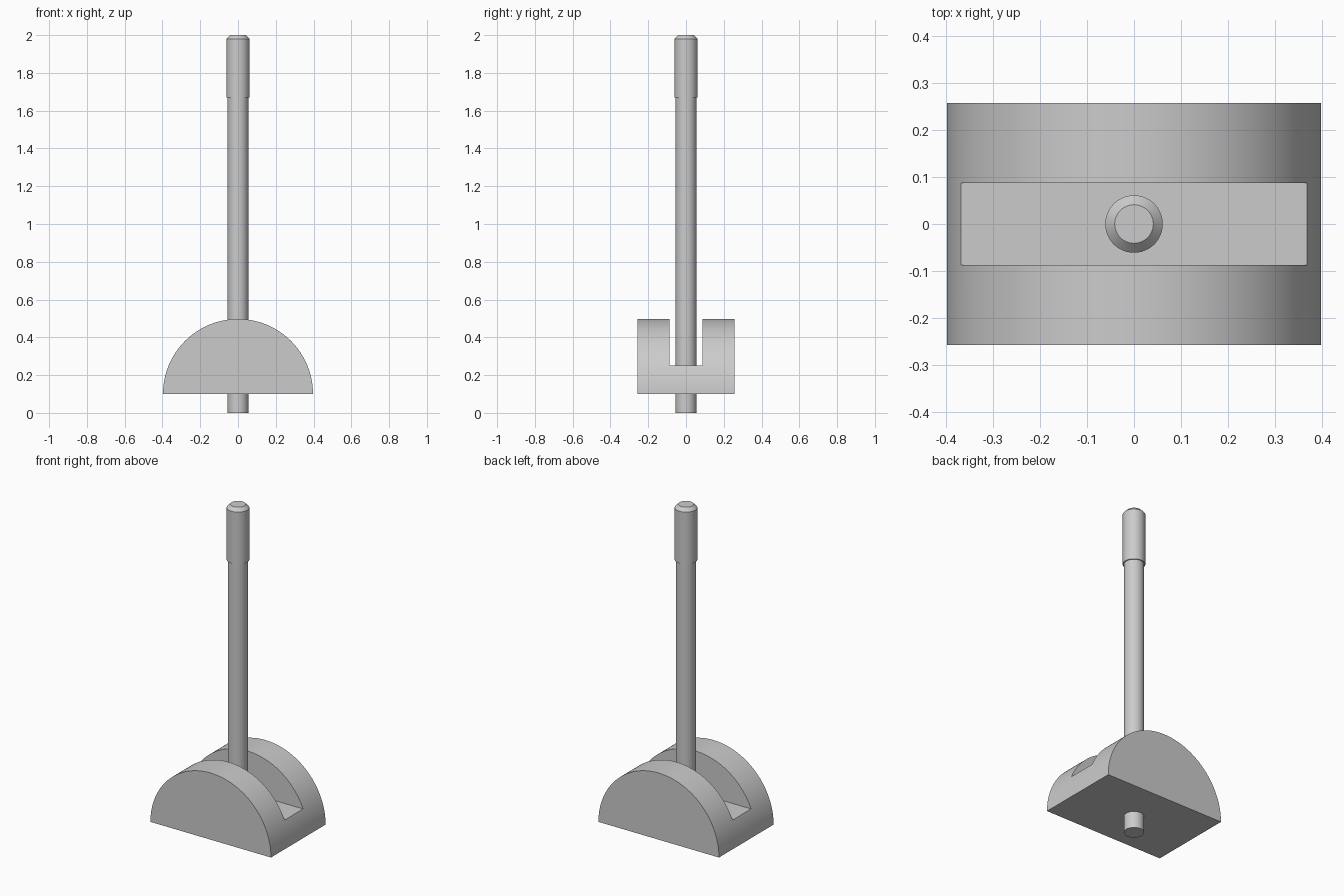
import bpy, bmesh, math

if "Cube" in bpy.data.objects:
    bpy.data.objects.remove(bpy.data.objects["Cube"])

R, BASE_Z = 0.397, 0.10      # half-drum radius and underside height
HALF_Y = 0.257               # half depth of the base
SLOT_Y, SLOT_Z = 0.087, 0.25 # slot half width and floor height


def finish(bm, name):
    bmesh.ops.recalc_face_normals(bm, faces=bm.faces)
    mesh = bpy.data.meshes.new(name)
    bm.to_mesh(mesh)
    bm.free()
    obj = bpy.data.objects.new(name, mesh)
    bpy.context.collection.objects.link(obj)
    return obj


def smooth(obj):
    bpy.ops.object.select_all(action='DESELECT')
    obj.select_set(True)
    bpy.context.view_layer.objects.active = obj
    bpy.ops.object.shade_smooth_by_angle(angle=math.radians(30))


def extrude_y(name, profile, half_y):
    """Extrude an (x, z) outline symmetrically along y."""
    bm = bmesh.new()
    face = bm.faces.new([bm.verts.new((x, -half_y, z)) for x, z in profile])
    out = bmesh.ops.extrude_face_region(bm, geom=[face])
    for v in out["geom"]:
        if isinstance(v, bmesh.types.BMVert):
            v.co.y = half_y
    return finish(bm, name)


def turned(name, profile, sides=48):
    """Revolve an (r, z) profile about z and cap both ends."""
    bm = bmesh.new()
    rings = [[bm.verts.new((r * math.cos(2 * math.pi * i / sides),
                            r * math.sin(2 * math.pi * i / sides), z))
              for i in range(sides)] for r, z in profile]
    for a, b in zip(rings, rings[1:]):
        for i in range(sides):
            j = (i + 1) % sides
            bm.faces.new((a[i], a[j], b[j], b[i]))
    bm.faces.new(rings[0][::-1])
    bm.faces.new(rings[-1])
    obj = finish(bm, name)
    smooth(obj)
    return obj


# Half-drum base
arc = [(R * math.cos(math.pi * i / 64), BASE_Z + R * math.sin(math.pi * i / 64))
       for i in range(65)]
base = extrude_y("base", arc, HALF_Y)

# Lever slot cut along x through the drum top
cutter = extrude_y("slot_cutter",
                   [(-0.6, SLOT_Z), (0.6, SLOT_Z), (0.6, 0.7), (-0.6, 0.7)], SLOT_Y)
cutter.hide_render = True
mod = base.modifiers.new("slot", 'BOOLEAN')
mod.operation = 'DIFFERENCE'
mod.solver = 'EXACT'
mod.object = cutter
bpy.context.view_layer.objects.active = base
bpy.ops.object.modifier_apply(modifier=mod.name)
bpy.data.objects.remove(cutter)
smooth(base)

# Lever shaft, passing through the base
turned("lever_shaft", [(0.055, 0.0), (0.055, 1.68)])

# Handle grip with chamfered top
turned("lever_grip", [(0.061, 1.67), (0.061, 1.98), (0.041, 2.0)])
